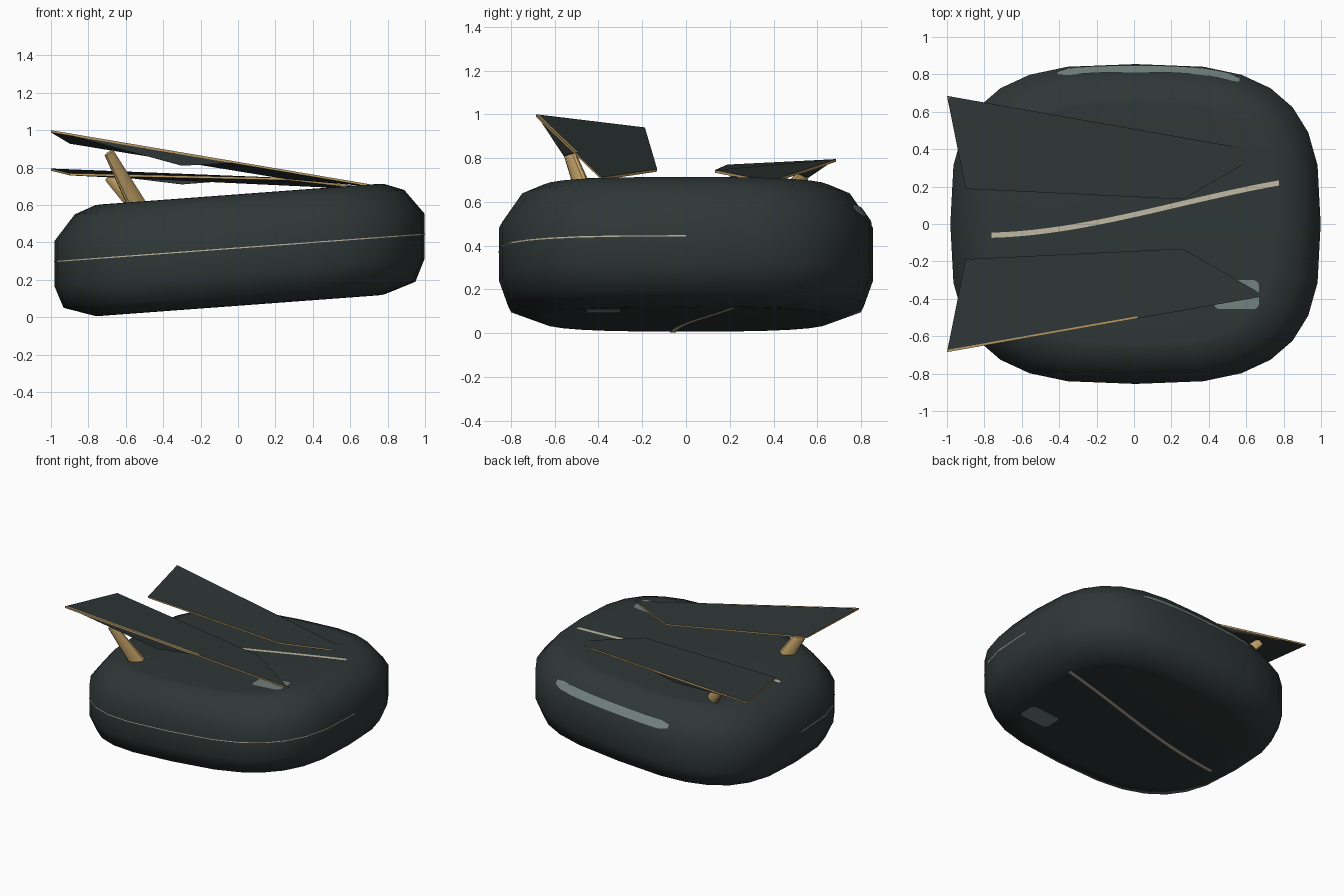
import bpy, bmesh
from math import sin, cos, pi, copysign
from mathutils import Vector

if "Cube" in bpy.data.objects:
    bpy.data.objects.remove(bpy.data.objects["Cube"])


def material(name, rgb):
    m = bpy.data.materials.new(name)
    m.use_nodes = True
    m.diffuse_color = (*rgb, 1)
    bsdf = m.node_tree.nodes["Principled BSDF"]
    bsdf.inputs["Base Color"].default_value = (*rgb, 1)
    bsdf.inputs["Roughness"].default_value = 0.7
    return m


DARK = material("dark slate", (0.028, 0.038, 0.037))
GOLD = material("gold", (0.52, 0.34, 0.13))
CREAM = material("cream", (0.52, 0.47, 0.36))
GREY = material("pale grey", (0.17, 0.22, 0.21))


def finish(bm, name, *mats, smooth=False):
    bmesh.ops.recalc_face_normals(bm, faces=bm.faces)
    mesh = bpy.data.meshes.new(name)
    bm.to_mesh(mesh)
    bm.free()
    for m in mats:
        mesh.materials.append(m)
    for p in mesh.polygons:
        p.use_smooth = smooth
    ob = bpy.data.objects.new(name, mesh)
    bpy.context.collection.objects.link(ob)
    return ob


def place(x, y, h):
    """Body space to world: the body rises gently towards +x."""
    return Vector((x + 0.008, y, 0.36 + h + 0.074 * x))


def outline(t, scale):
    """Rounded-square outline of the body."""
    def power(v):
        return copysign(abs(v) ** (2 / 3), v)
    return 0.99 * scale * power(cos(t)), 0.855 * scale * power(sin(t))


# Body: stacked rounded-square rings with flat caps
SEG = 28
rings = [(0.75, -0.298), (0.78, -0.296), (0.95, -0.24), (1, -0.12),
         (1, 0.12), (0.89, 0.255), (0.78, 0.296), (0.75, 0.298)]
bm = bmesh.new()
loops = [[bm.verts.new(place(*outline(2 * pi * i / SEG, s), h)) for i in range(SEG)]
         for s, h in rings]
for a, b in zip(loops, loops[1:]):
    for i in range(SEG):
        j = (i + 1) % SEG
        bm.faces.new((a[i], a[j], b[j], b[i]))
bm.faces.new(loops[0])
bm.faces.new(loops[-1])
finish(bm, "body", DARK, smooth=True)


def ribbon(name, pairs, mat):
    bm = bmesh.new()
    rows = [[bm.verts.new(p) for p in pair] for pair in pairs]
    for a, b in zip(rows, rows[1:]):
        bm.faces.new((a[0], b[0], b[1], a[1]))
    return finish(bm, name, mat)


def sway(x):
    """Centre line of the curved stripe."""
    u = (x + 0.77) / 1.54
    return -0.06 + 0.28 * (0.25 * u + 1.65 * u * u - 0.9 * u ** 3) - 0.03 * u * (1 - u)


# Curved stripes and rounded pads, on the top and on the underside
for side, h in (("top", 0.3005), ("bottom", -0.3005)):
    xs = [-0.77 + 1.54 * i / 24 for i in range(25)]
    ribbon(side + "_stripe", [(place(x, sway(x) - 0.014, h), place(x, sway(x) + 0.014, h))
                              for x in xs], CREAM)
    bm = bmesh.new()
    corners = []
    for k, (cx, cy) in enumerate([(0.63, -0.33), (0.45, -0.33), (0.45, -0.425), (0.63, -0.425)]):
        for i in range(5):
            t = (k + i / 4) * pi / 2
            corners.append(bm.verts.new(place(cx + 0.03 * cos(t), cy + 0.03 * sin(t), h)))
    bm.faces.new(corners)
    finish(bm, side + "_pad", GREY)

# Hairline seam along the front half
ribbon("front_seam", [[place(*outline(2 * pi * i / SEG, 1.002), h) for h in (0.008, 0.014)]
                      for i in range(SEG // 2, SEG + 1)], CREAM)

# Rear bar, lying on the upper rear slope
def slope_point(x, h):
    s = 1.003 - 0.11 * (h - 0.12) / 0.135
    y = 0.855 * s * (1 - abs(x / (0.99 * s)) ** 3) ** (1 / 3)
    return place(x, y + 0.003, h)


bar = []
for i in range(17):
    x = -0.42 + 0.98 * i / 16
    half = 0.012 if i in (0, 16) else 0.026
    bar.append((slope_point(x, 0.165 - half), slope_point(x, 0.165 + half)))
ribbon("rear_bar", bar, GREY)


def plate(name, points, offset):
    """Dark sheet with gold edges."""
    bm = bmesh.new()
    top = [bm.verts.new(p) for p in points]
    low = [bm.verts.new(Vector(p) + Vector(offset)) for p in points]
    bm.faces.new(top)
    bm.faces.new(low[::-1])
    for i in range(len(top)):
        j = (i + 1) % len(top)
        bm.faces.new((top[i], low[i], low[j], top[j])).material_index = 1
    finish(bm, name, DARK, GOLD)


def strut(name, base, top):
    """Tapered flattened leg."""
    base, top = Vector(base), Vector(top)
    axis = top - base
    bm = bmesh.new()
    bmesh.ops.create_cone(bm, cap_ends=True, segments=12, radius1=0.055, radius2=0.03,
                          depth=axis.length)
    for v in bm.verts:
        v.co.x *= 0.6
    ob = finish(bm, name, GOLD, smooth=True)
    ob.rotation_euler = axis.to_track_quat("Z", "Y").to_euler()
    ob.location = (base + top) / 2
    bpy.context.view_layer.objects.active = ob
    ob.select_set(True)
    bpy.ops.object.shade_smooth_by_angle()
    ob.select_set(False)


# Fins: the front one is raised higher than the rear one
fins = [("front", -1, (1.0, 0.712, 0.75, 0.94), 0.81, 0.88),
        ("rear", 1, (0.795, 0.695, 0.745, 0.77), 0.71, 0.75)]
for name, s, (outer, tip, bend, inner), keel, strut_top in fins:
    corner = Vector((-1, 0.685 * s, outer))
    point = Vector((0.7, 0.385 * s, tip))
    plate(name + "_fin", [corner, point, (0.26, 0.132 * s, bend), (-0.9, 0.188 * s, inner)],
          (0, 0, -0.012))
    plate(name + "_fin_web", [corner, (-0.3, 0.56 * s, keel), corner.lerp(point, 0.6)],
          (0, -0.012 * s, 0))
    strut(name + "_strut", (-0.54, 0.45 * s, 0.6), (-0.69, 0.555 * s, strut_top))
